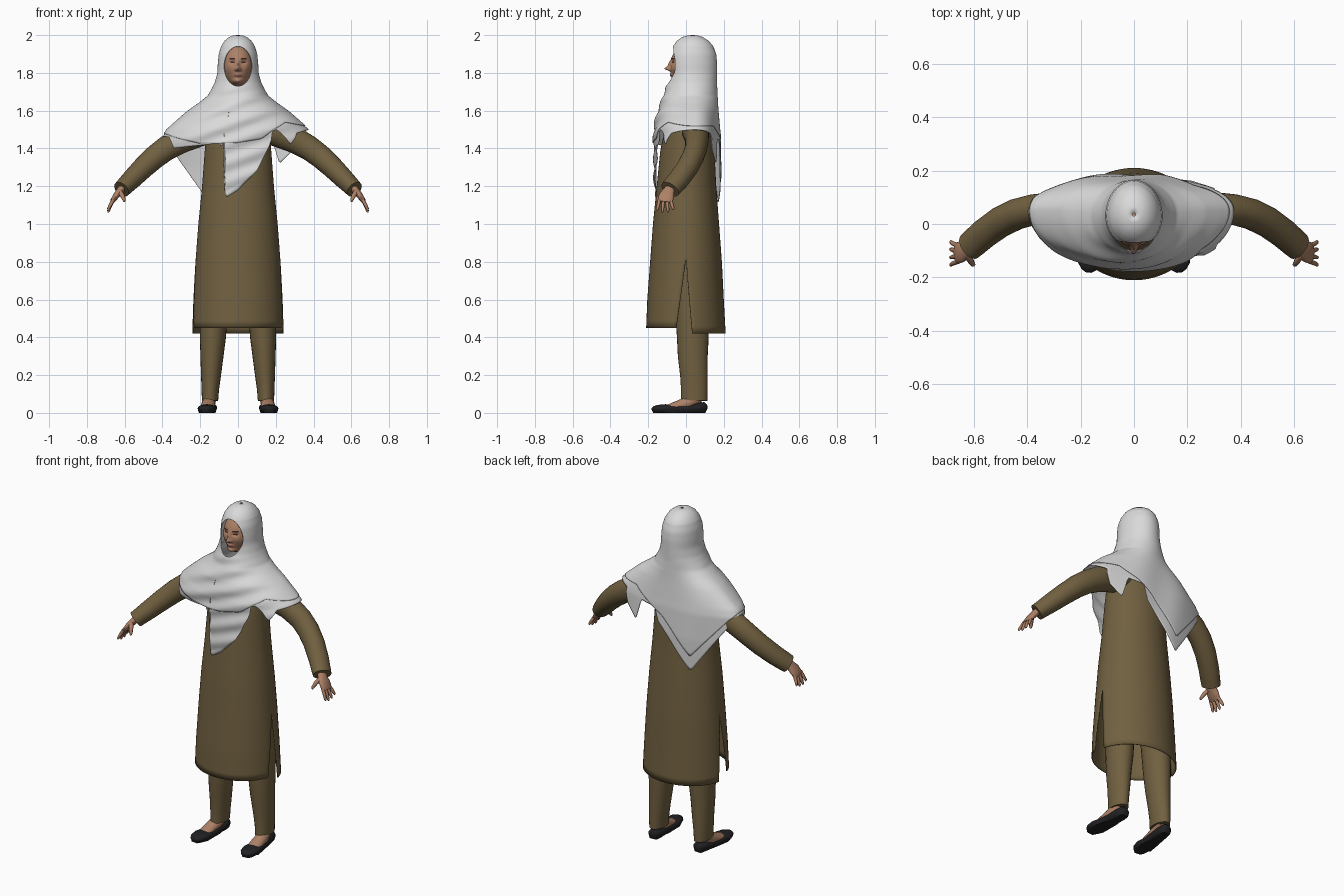
import bpy, bmesh, math
from mathutils import Vector
from math import sin, cos, pi, exp, sqrt, asin


def material(name, rgb):
    m = bpy.data.materials.new(name)
    m.diffuse_color = (*rgb, 1)
    return m


OLIVE = material("olive cloth", (0.165, 0.118, 0.052))
WHITE = material("white cloth", (0.70, 0.70, 0.70))
SKIN = material("skin", (0.42, 0.22, 0.135))
LIP = material("lips", (0.30, 0.12, 0.09))
DARK = material("dark hair brown", (0.035, 0.02, 0.015))
BLACK = material("black leather", (0.015, 0.015, 0.017))


def finish(name, bm, mats, mirror=False, thick=0, angle=50):
    bmesh.ops.remove_doubles(bm, verts=bm.verts, dist=1e-5)
    bmesh.ops.recalc_face_normals(bm, faces=bm.faces)
    me = bpy.data.meshes.new(name)
    bm.to_mesh(me)
    bm.free()
    ob = bpy.data.objects.new(name, me)
    bpy.context.collection.objects.link(ob)
    for m in mats:
        me.materials.append(m)
    if thick:
        s = ob.modifiers.new("thickness", 'SOLIDIFY')
        s.thickness = thick
    if mirror:
        ob.modifiers.new("mirror", 'MIRROR')
    bpy.ops.object.select_all(action='DESELECT')
    ob.select_set(True)
    bpy.context.view_layer.objects.active = ob
    bpy.ops.object.shade_smooth_by_angle(angle=math.radians(angle))
    return ob


def sheet(bm, rows, closed=False, caps=False):
    """Skin a list of equally long point rows."""
    vs = [[bm.verts.new(p) for p in r] for r in rows]
    n = len(rows[0])
    for a, b in zip(vs, vs[1:]):
        for i in range(n if closed else n - 1):
            k = (i + 1) % n
            bm.faces.new((a[i], a[k], b[k], b[i]))
    if caps:
        bm.faces.new(vs[0])
        bm.faces.new(vs[-1])


def tube(bm, path, ref=(0, 1, 0), n=16):
    """Path entries: x, y, z, radius along ref, other radius."""
    pts = [Vector(p[:3]) for p in path]
    rows = []
    for i, p in enumerate(path):
        t = (pts[min(i + 1, len(pts) - 1)] - pts[max(i - 1, 0)]).normalized()
        side = t.cross(Vector(ref)).normalized()
        up = side.cross(t)
        rows.append([pts[i] + up * p[3] * cos(2 * pi * k / n) + side * p[4] * sin(2 * pi * k / n)
                     for k in range(n)])
    sheet(bm, rows, True, True)


def lerp_table(tab, x):
    """Linear lookup in an ascending table, returning all remaining columns."""
    if x <= tab[0][0]:
        return tab[0][1:]
    for a, b in zip(tab, tab[1:]):
        if x <= b[0]:
            t = (x - a[0]) / (b[0] - a[0])
            return [p + (q - p) * t for p, q in zip(a[1:], b[1:])]
    return tab[-1][1:]


# ---------- tunic: front and back panels joined above the side slits ----------
TUNIC = [(.42, .245, -.212, .21), (.6, .237, -.205, .20), (.8, .225, -.19, .19), (1.0, .21, -.175, .175),
         (1.2, .19, -.155, .16), (1.4, .175, -.135, .15), (1.5, .17, -.11, .14),
         (1.57, .13, -.075, .125), (1.62, .05, -.02, .09)]
bm = bmesh.new()
for sgn, hem, gap in ((-1, .45, .25), (1, .42, .16)):
    zs = [1.62 - .8 * i / 20 for i in range(21)] + [.82 + (hem - .82) * i / 10 for i in range(1, 11)]
    rows = []
    for z in zs:
        a, yf, yb = lerp_table(TUNIC, z)
        d = -yf if sgn < 0 else yb
        g = gap * max(0, (.82 - z) / (.82 - hem))
        rows.append([(a * cos(t), sgn * d * sin(t), z) for t in
                     [g + (pi - 2 * g) * i / 32 for i in range(33)]])
    sheet(bm, rows)
finish("tunic", bm, [OLIVE], thick=.005)

# ---------- sleeves ----------
bm = bmesh.new()
tube(bm, [(.10, .05, 1.52, .06, .06), (.20, .05, 1.49, .072, .078), (.30, .058, 1.445, .062, .07),
          (.38, .053, 1.40, .058, .065), (.44, .037, 1.355, .058, .062), (.50, .008, 1.30, .058, .058),
          (.56, -.035, 1.24, .057, .053), (.60, -.07, 1.20, .056, .048), (.617, -.085, 1.183, .054, .046)], n=24)
finish("sleeves", bm, [OLIVE], mirror=True)

# ---------- hands: palm, four fingers, thumb ----------
bm = bmesh.new()
tube(bm, [(.60, -.07, 1.205, .028, .022), (.622, -.09, 1.178, .03, .02), (.645, -.103, 1.15, .041, .017),
          (.664, -.11, 1.122, .04, .013), (.668, -.111, 1.115, .034, .009)])
for y, dy, drop in ((-.141, -.012, .045), (-.121, -.004, .056), (-.101, .006, .054), (-.081, .014, .042)):
    tube(bm, [(.660, y, 1.128, .0095, .0095), (.677, y + dy * .5, 1.118 - drop * .45, .009, .009),
              (.686, y + dy, 1.118 - drop * .9, .007, .007), (.688, y + dy, 1.116 - drop, .003, .003)], n=8)
tube(bm, [(.627, -.115, 1.172, .014, .014), (.612, -.138, 1.15, .012, .012),
          (.603, -.152, 1.128, .009, .009), (.601, -.156, 1.118, .004, .004)], n=8)
finish("hands", bm, [SKIN], mirror=True)

# ---------- trousers ----------
bm = bmesh.new()
tube(bm, [(.10, .02, .95, .11, .09), (.12, .03, .70, .092, .08), (.13, .034, .50, .088, .073),
          (.133, .036, .40, .084, .069), (.138, .036, .30, .079, .061), (.143, .042, .20, .073, .053),
          (.147, .044, .12, .07, .046), (.148, .043, .065, .07, .043)], n=24)
finish("trousers", bm, [OLIVE], mirror=True)

# ---------- feet and flat shoes ----------
bm = bmesh.new()
tube(bm, [(.149, .055, .13, .03, .03), (.151, .05, .075, .042, .034), (.156, .01, .05, .036, .036),
          (.161, -.06, .034, .024, .038), (.165, -.11, .024, .014, .034)], ref=(0, .4, 1))
finish("feet", bm, [SKIN], mirror=True)

bm = bmesh.new()
tube(bm, [(.147, .112, .03, .012, .012), (.148, .10, .030, .027, .03), (.150, .06, .027, .027, .039),
          (.154, .0, .023, .023, .04), (.160, -.06, .021, .021, .046), (.164, -.11, .023, .023, .05),
          (.167, -.15, .022, .02, .042), (.169, -.172, .021, .014, .027), (.170, -.182, .021, .005, .01)],
     ref=(0, 0, 1), n=24)
for v in bm.verts:                       # flat soles
    v.co.z = max(v.co.z, .004) if v.co.z > .012 else 0.0
finish("shoes", bm, [BLACK], mirror=True)

# ---------- head: sculpted sphere with painted lips, eyes and brows ----------
bm = bmesh.new()
bmesh.ops.create_uvsphere(bm, u_segments=128, v_segments=96, radius=1)


def bump(x, z, x0, z0, w, h):
    return exp(-((x - x0) / w) ** 2 - ((z - z0) / h) ** 2)


for v in bm.verts:
    p = v.co
    x, y, z = p.x * .08, .012 + p.y * .095, 1.838 + p.z * .115
    if p.z < 0:
        x *= 1 - .15 * p.z * p.z
    if p.y < 0:
        ax = abs(x)
        y -= .026 * bump(x, z, 0, 1.822, .012, .011) + .012 * bump(x, z, 0, 1.842, .009, .022)
        y -= .007 * bump(ax, z, .012, 1.817, .007, .007)
        y += .009 * bump(ax, z, .03, 1.858, .016, .010)
        y -= .012 * bump(x, z, 0, 1.787, .02, .010) + .026 * bump(x, z, 0, 1.755, .03, .016)
        y -= .004 * bump(ax, z, .045, 1.825, .018, .02)
    v.co = (x, y, z)
for f in bm.faces:
    c = f.calc_center_median()
    ax = abs(c.x)
    if c.y > 0:
        continue
    if (ax / .021) ** 2 + ((c.z - 1.787) / .0065) ** 2 < 1:
        f.material_index = 1
    elif ((ax - .030) / .013) ** 2 + ((c.z - 1.857) / .005) ** 2 < 1:
        f.material_index = 2
    elif .014 < ax < .046 and abs(c.z - 1.876 + 5 * (ax - .03) ** 2) < .003:
        f.material_index = 2
finish("head", bm, [SKIN, LIP, DARK])

# ---------- headscarf: hood with face opening flowing into a pointed cape ----------
# height, half width, front, back, middle
SCARF = [(1.10, .40, -.165, .18, .05), (1.30, .40, -.17, .185, .05), (1.46, .40, -.167, .18, .05),
         (1.50, .375, -.165, .175, .05), (1.55, .32, -.157, .17, .05), (1.60, .262, -.145, .165, .05),
         (1.64, .205, -.128, .162, .045), (1.68, .155, -.115, .16, .04), (1.72, .132, -.105, .16, .035),
         (1.75, .118, -.093, .16, .03), (1.80, .104, -.084, .16, .03), (1.85, .102, -.085, .16, .03),
         (1.90, .097, -.081, .155, .03), (1.94, .085, -.065, .14, .03), (1.97, .066, -.043, .115, .03),
         (1.99, .042, -.015, .083, .033), (1.997, .022, .01, .06, .035), (2.0, .001, .034, .036, .035)]
COLS = 220
MID, HALF_H, HALF_W = 1.835, .105, .07    # face opening


def scarf_point(t, z, off):
    a, yf, yb, yc = lerp_table(SCARF, z)
    d = yc - yf if cos(t) > 0 else yb - yc
    x, y = (a + off) * sin(t), yc - (d + off) * cos(t)
    if z < 1.73:                          # soft diagonal folds
        k = min(1, (1.73 - z) / .06)
        if cos(t) > 0:
            y -= k * .006 * cos(t) * sin(62 * (z - .35 * x))
        else:
            y += k * .004 * cos(t) * sin(22 * x + 6 * z)
    return (x, y, z)


def scarf(name, front, back, off, hood):
    bm = bmesh.new()
    rows = []
    if hood:
        zs = [2.0, 1.997, 1.99, 1.98, 1.97, 1.955] + [MID + HALF_H * cos(pi * k / 20) for k in range(21)]
        for z in zs:
            w = HALF_W * sqrt(max(0, 1 - ((z - MID) / HALF_H) ** 2))
            t0 = asin(min(1, w / lerp_table(SCARF, z)[0]))
            if w < 1e-4:
                t0 = 0
            rows.append([scarf_point(t0 + (2 * pi - 2 * t0) * i / COLS, z, off) for i in range(COLS + 1)])
    top = MID - HALF_H
    for j in range(1 if hood else 0, 31):
        row = []
        for i in range(COLS + 1):
            t = 2 * pi * i / COLS
            hem = lerp_table(front if cos(t) > 0 else back, .4 * sin(t))[0]
            row.append(scarf_point(t, top + (hem - top) * j / 30, off))
        rows.append(row)
    sheet(bm, rows)
    finish(name, bm, [WHITE], thick=.003)


scarf("headscarf",
      [(-.4, 1.48), (-.3, 1.45), (-.2, 1.425), (0, 1.43), (.12, 1.45), (.2, 1.50), (.3, 1.54), (.4, 1.52)],
      [(-.4, 1.48), (-.36, 1.45), (-.15, 1.20), (.03, 1.40), (.12, 1.46), (.25, 1.52), (.4, 1.52)],
      .005, True)
scarf("headscarf_under_layer",
      [(-.4, 1.465), (-.365, 1.46), (-.34, 1.40), (-.13, 1.425), (-.12, 1.47), (-.085, 1.40), (-.075, 1.45),
       (-.068, 1.14), (0, 1.18), (.1, 1.28), (.17, 1.42), (.19, 1.49), (.22, 1.50), (.28, 1.42),
       (.32, 1.48), (.4, 1.50)],
      [(-.4, 1.465), (-.37, 1.42), (-.15, 1.11), (.06, 1.36), (.08, 1.44), (.18, 1.45), (.22, 1.32),
       (.29, 1.39), (.31, 1.48), (.4, 1.50)],
      0, False)
